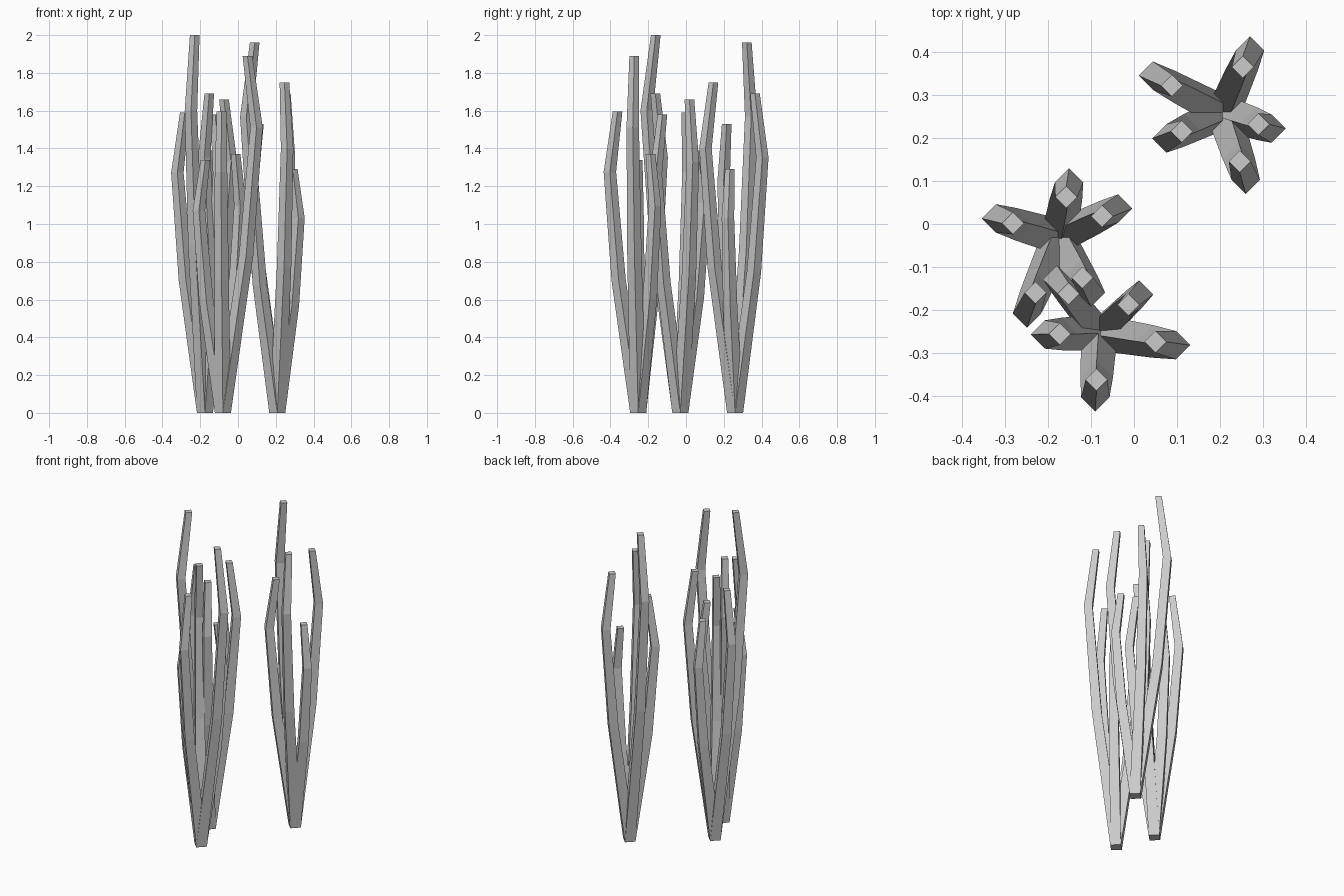
import bpy, bmesh
from mathutils import Vector

if "Cube" in bpy.data.objects:
    bpy.data.objects.remove(bpy.data.objects["Cube"])

# Growth profile: (fraction of height, fraction of outward lean, half-width)
PROFILE = [(0, 0, 0.0425), (0.44, 0.69, 0.038), (0.8, 1.0, 0.033), (1.0, 0.73, 0.0255)]
CORNERS = [(1, 0), (0, 1), (-1, 0), (0, -1)]

# Each clump: root position, then stalks as (x, y of the widest bend, height)
CLUMPS = {
    "back_clump": ((0.208, 0.26), [
        (0.27, 0.404, 1.69), (0.044, 0.345, 1.96), (0.075, 0.199, 1.53),
        (0.26, 0.103, 1.75), (0.32, 0.222, 1.29)]),
    "middle_clump": ((-0.175, -0.03), [
        (-0.321, 0.013, 1.59), (-0.151, 0.097, 1.39), (-0.037, 0.036, 1.66),
        (-0.10, -0.16, 1.58), (-0.249, -0.208, 2.0)]),
    "front_clump": ((-0.08, -0.253), [
        (0.098, -0.282, 1.89), (-0.09, -0.403, 1.595), (-0.207, -0.257, 1.34),
        (-0.179, -0.129, 1.69), (0.012, -0.164, 1.37)]),
}


def add_stalk(bm, root, bend, height):
    """Four-sided tapering stalk that leans out, then curls back in."""
    rings = []
    for t, lean, r in PROFILE:
        c = root.lerp(bend, lean)
        rings.append([bm.verts.new((c.x + r * dx, c.y + r * dy, height * t))
                      for dx, dy in CORNERS])
    for low, high in zip(rings, rings[1:]):
        for i in range(4):
            j = (i + 1) % 4
            bm.faces.new((low[i], low[j], high[j], high[i]))
    bm.faces.new(rings[0][::-1])
    bm.faces.new(rings[-1])


# One object per clump of stalks
for name, (root, stalks) in CLUMPS.items():
    bm = bmesh.new()
    for x, y, height in stalks:
        add_stalk(bm, Vector(root), Vector((x, y)), height)
    mesh = bpy.data.meshes.new(name)
    bm.to_mesh(mesh)
    bm.free()
    bpy.context.collection.objects.link(bpy.data.objects.new(name, mesh))
